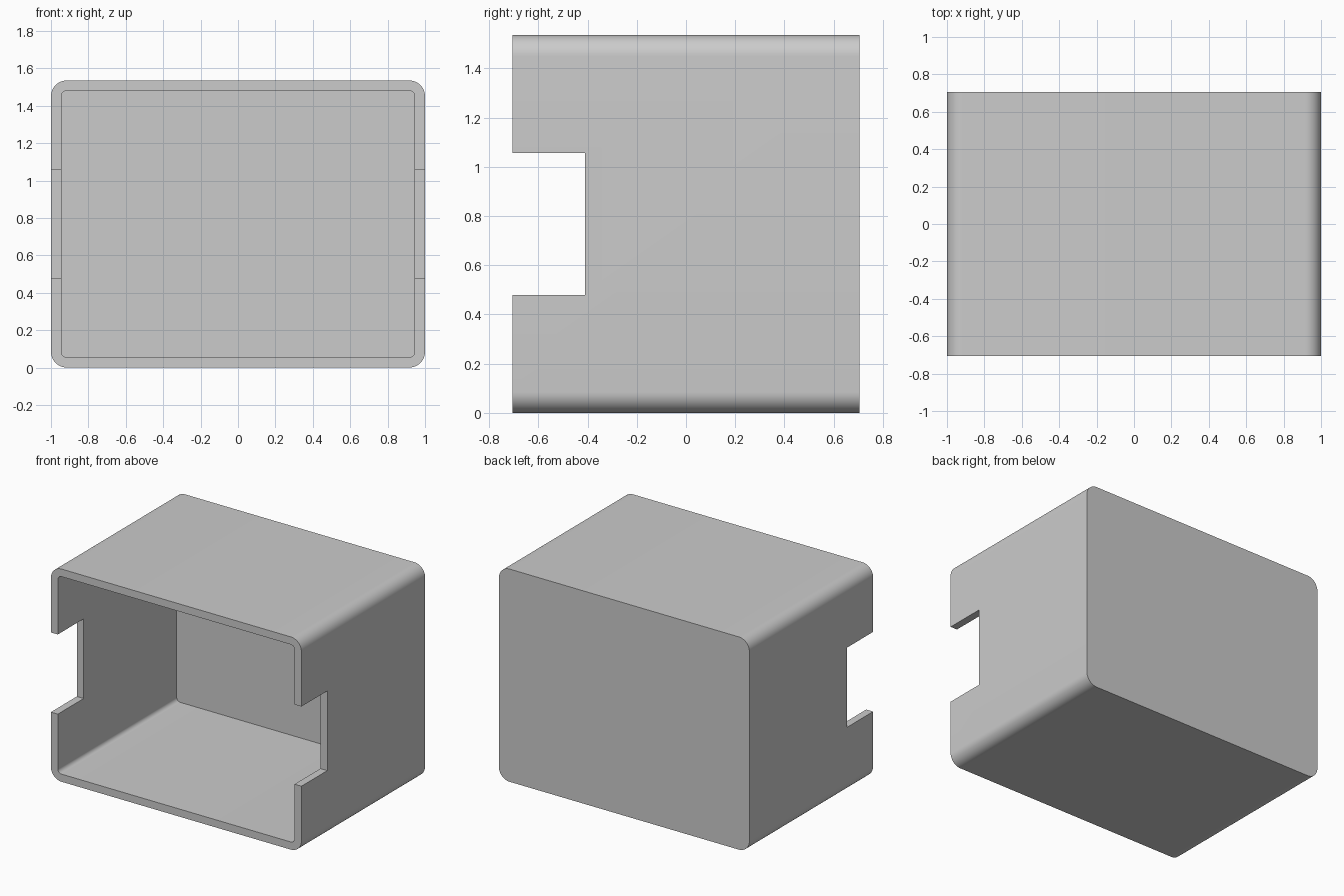
import bpy
import bmesh
from math import pi, sin, cos, radians

WIDTH, DEPTH, HEIGHT = 2.0, 1.41, 1.535
WALL = 0.055
RADIUS = 0.085
FRONT, BACK = -DEPTH / 2, DEPTH / 2
NOTCH_BACK, NOTCH_LOW, NOTCH_HIGH = -0.41, 0.48, 1.055

if "Cube" in bpy.data.objects:
    bpy.data.objects.remove(bpy.data.objects["Cube"], do_unlink=True)


def rounded_prism(name, half_width, low, high, front, back, radius, steps=12):
    """Rounded rectangle in the XZ plane, extruded along Y."""
    bm = bmesh.new()
    corners = [(half_width - radius, high - radius), (radius - half_width, high - radius),
               (radius - half_width, low + radius), (half_width - radius, low + radius)]
    ring = []
    for quarter, (cx, cz) in enumerate(corners):
        for i in range(steps + 1):
            a = (quarter + i / steps) * pi / 2
            ring.append(bm.verts.new((cx + radius * cos(a), front, cz + radius * sin(a))))
    face = bm.faces.new(ring)
    extruded = bmesh.ops.extrude_face_region(bm, geom=[face])["geom"]
    moved = [v for v in extruded if isinstance(v, bmesh.types.BMVert)]
    bmesh.ops.translate(bm, verts=moved, vec=(0, back - front, 0))
    bmesh.ops.recalc_face_normals(bm, faces=bm.faces)
    mesh = bpy.data.meshes.new(name)
    bm.to_mesh(mesh)
    bm.free()
    obj = bpy.data.objects.new(name, mesh)
    bpy.context.collection.objects.link(obj)
    return obj


def cut(target, cutter):
    """Subtract the cutter from the target, then discard it."""
    cutter.hide_render = True
    mod = target.modifiers.new("cut", 'BOOLEAN')
    mod.operation, mod.solver, mod.object = 'DIFFERENCE', 'EXACT', cutter
    bpy.context.view_layer.objects.active = target
    bpy.ops.object.modifier_apply(modifier=mod.name)
    bpy.data.objects.remove(cutter, do_unlink=True)


# Outer body
housing = rounded_prism("open_front_housing", WIDTH / 2, 0, HEIGHT, FRONT, BACK, RADIUS)

# Hollow interior, open at the front
cut(housing, rounded_prism("cavity_cutter", WIDTH / 2 - WALL, WALL, HEIGHT - WALL,
                           FRONT - 0.2, BACK - WALL, RADIUS - WALL))

# Rectangular notch through both side walls
bpy.ops.mesh.primitive_cube_add(
    size=1, location=(0, NOTCH_BACK - 0.5, (NOTCH_LOW + NOTCH_HIGH) / 2))
notch = bpy.context.object
notch.name = "notch_cutter"
notch.scale = (WIDTH + 1, 1, NOTCH_HIGH - NOTCH_LOW)
bpy.context.view_layer.update()
cut(housing, notch)

# Plain grey finish
grey = bpy.data.materials.new("light_grey")
grey.use_nodes = True
colour = (0.6, 0.6, 0.6, 1)
grey.diffuse_color = colour
grey.node_tree.nodes["Principled BSDF"].inputs["Base Color"].default_value = colour
housing.data.materials.clear()
housing.data.materials.append(grey)

# Smooth rounded edges, crisp corners
bpy.ops.object.select_all(action='DESELECT')
housing.select_set(True)
bpy.context.view_layer.objects.active = housing
bpy.ops.object.shade_smooth_by_angle(angle=radians(30))
